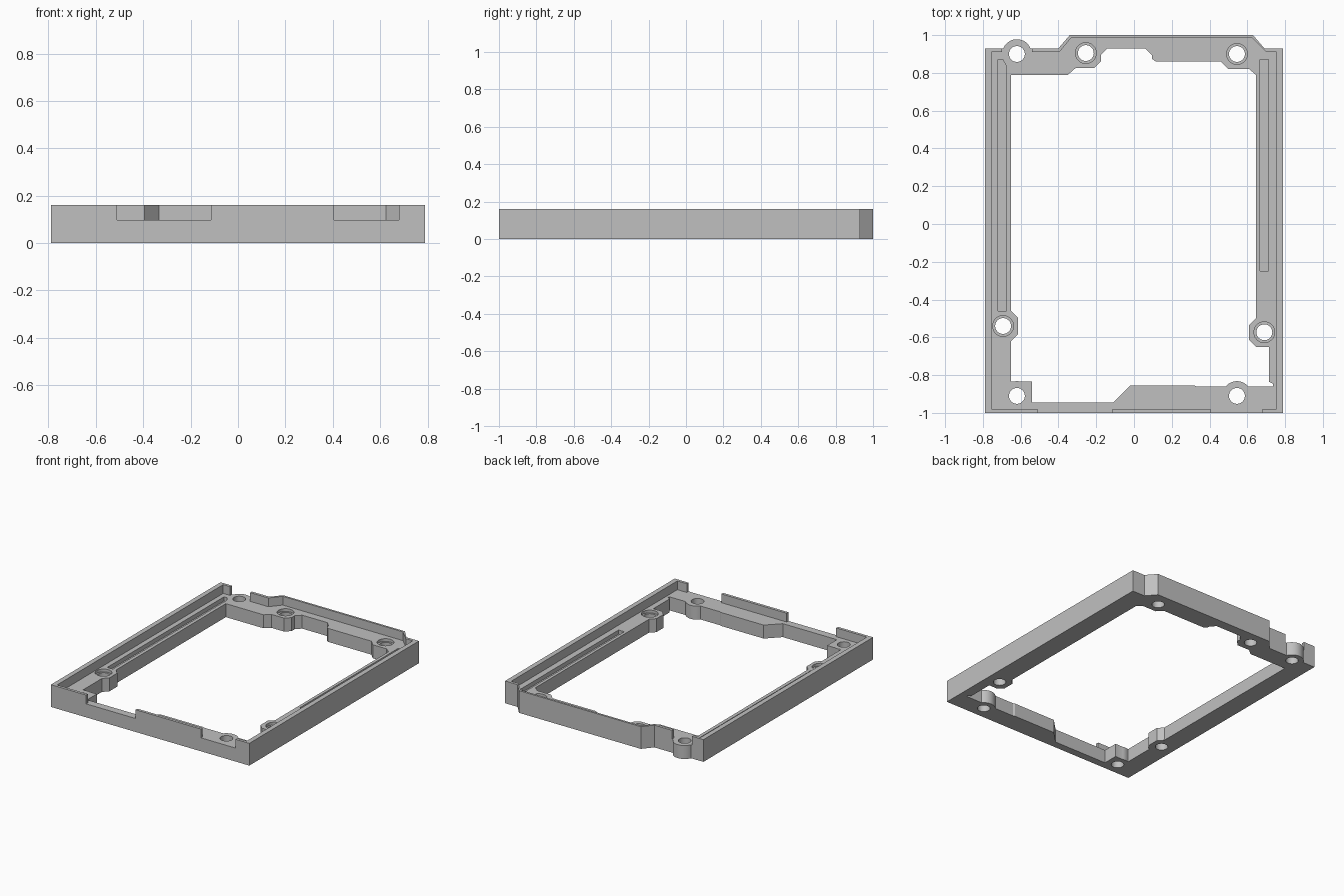
import bpy, bmesh
from math import cos, sin, tau

old = bpy.data.objects.get("Cube")
if old:
    bpy.data.objects.remove(old)

HEIGHT, FLOOR = 0.16, 0.097

grey = bpy.data.materials.new("plain_grey")
grey.use_nodes = True
grey.diffuse_color = (0.53, 0.53, 0.53, 1)
grey.node_tree.nodes["Principled BSDF"].inputs["Base Color"].default_value = grey.diffuse_color


def prism(name, outline, z0, z1):
    """Solid made by raising a flat outline from z0 to z1."""
    bm = bmesh.new()
    face = bm.faces.new([bm.verts.new((x, y, z0)) for x, y in outline])
    raised = bmesh.ops.extrude_face_region(bm, geom=[face])["geom"]
    top = [v for v in raised if isinstance(v, bmesh.types.BMVert)]
    bmesh.ops.translate(bm, verts=top, vec=(0, 0, z1 - z0))
    bmesh.ops.recalc_face_normals(bm, faces=bm.faces)
    mesh = bpy.data.meshes.new(name)
    bm.to_mesh(mesh)
    bm.free()
    mesh.materials.append(grey)
    ob = bpy.data.objects.new(name, mesh)
    bpy.context.collection.objects.link(ob)
    return ob


def box(x0, x1, y0, y1):
    return [(x0, y0), (x1, y0), (x1, y1), (x0, y1)]


def circle(x, y, r, n=48):
    return [(x + r * cos(tau * i / n), y + r * sin(tau * i / n)) for i in range(n)]


def combine(body, operation, outline, z0, z1):
    """Add a prism to the body or cut it away, then drop the helper."""
    tool = prism("helper", outline, z0, z1)
    tool.hide_render = True
    mod = body.modifiers.new("bool", 'BOOLEAN')
    mod.operation, mod.solver, mod.object = operation, 'EXACT', tool
    graph = bpy.context.evaluated_depsgraph_get()
    mesh = bpy.data.meshes.new_from_object(body.evaluated_get(graph))
    body.modifiers.clear()
    body.data = mesh
    bpy.data.objects.remove(tool)


def cut(outline, z0=-0.1, z1=0.3):
    combine(frame, 'DIFFERENCE', outline, z0, z1)


# Outer block with the bumped-out back edge
frame = prism("tray_frame", [
    (-0.79, -1), (0.79, -1), (0.79, 0.93), (0.69, 0.93), (0.63, 1),
    (-0.34, 1), (-0.40, 0.93), (-0.79, 0.93)], 0, HEIGHT)

# Shallow tray that leaves the thin rim standing
cut([(-0.755, -0.98), (0.755, -0.98), (0.755, 0.91), (0.70, 0.91), (0.625, 0.985),
     (-0.333, 0.985), (-0.395, 0.91), (-0.755, 0.91)], FLOOR)

# Gaps in the rim: two at the front, one at the back
for gap in (box(-0.51, -0.115, -1.1, -0.9), box(0.405, 0.68, -1.1, -0.9),
            box(-0.70, -0.54, 0.85, 1.1)):
    cut(gap, FLOOR)

# Central opening with its stepped inner edge
back_edge = [
    (-0.65, 0.79), (-0.35, 0.79), (-0.31, 0.825), (-0.21, 0.825), (-0.175, 0.86),
    (-0.175, 0.895), (-0.14, 0.93), (0.06, 0.93), (0.095, 0.895), (0.095, 0.875),
    (0.115, 0.86), (0.46, 0.86), (0.50, 0.82), (0.61, 0.82), (0.645, 0.79)]
left_edge = [
    (0.645, -0.50), (0.61, -0.535), (0.61, -0.615), (0.645, -0.65), (0.715, -0.65),
    (0.715, -0.835), (0.735, -0.845), (0.735, -0.86)]
front_edge = [
    (0.33, -0.86), (0.32, -0.855), (-0.02, -0.855), (-0.11, -0.945),
    (-0.54, -0.945), (-0.54, -0.835), (-0.65, -0.835)]
right_edge = [(-0.65, -0.62), (-0.615, -0.585), (-0.615, -0.495), (-0.65, -0.46)]
cut(back_edge + left_edge + front_edge + right_edge)

# Round bosses with plain holes
for x, y in ((-0.62, 0.90), (-0.62, -0.91), (0.545, -0.91)):
    combine(frame, 'UNION', circle(x, y, 0.078), 0, FLOOR)
    cut(circle(x, y, 0.042))

# Screw holes with a shallow recess around each
for x, y in ((-0.255, 0.905), (0.545, 0.90), (-0.693, -0.54), (0.69, -0.573)):
    cut(circle(x, y, 0.042))
    cut(circle(x, y, 0.055), FLOOR - 0.02)

# Long grooves in the side ledges
cut([(-0.72, -0.46), (-0.675, -0.46), (-0.675, 0.835), (-0.695, 0.87), (-0.72, 0.87)],
    FLOOR - 0.03)
cut(box(0.667, 0.712, -0.25, 0.87), FLOOR - 0.03)

# Smooth the round holes and bosses, keep every corner sharp
bpy.ops.object.select_all(action='DESELECT')
frame.select_set(True)
bpy.context.view_layer.objects.active = frame
bpy.ops.object.shade_smooth_by_angle(angle=0.4)
